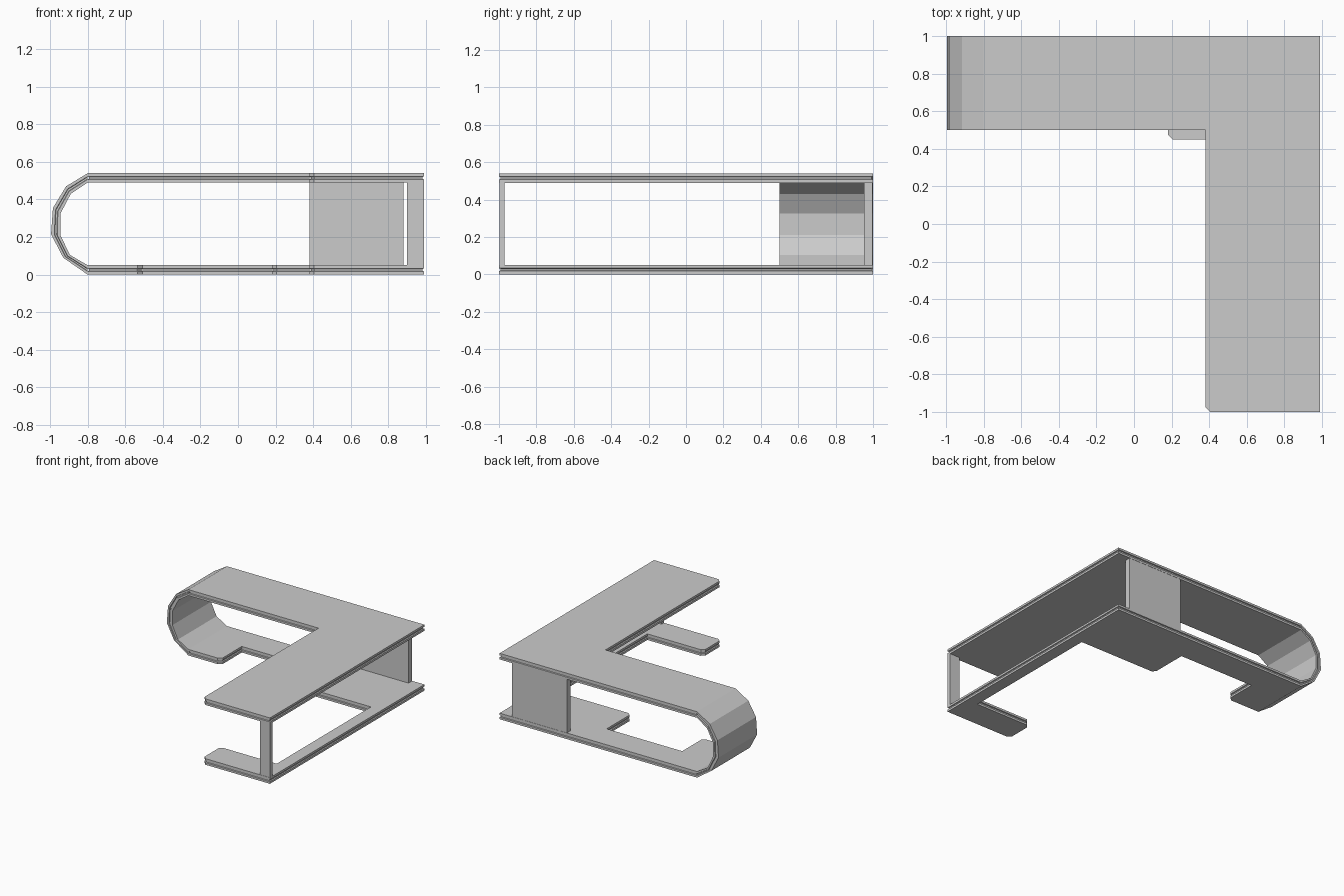
import bpy, bmesh
from mathutils import Vector

if "Cube" in bpy.data.objects:
    bpy.data.objects.remove(bpy.data.objects["Cube"])

T = 0.05      # board thickness
H = 0.54      # overall height
G = 0.008     # depth of the groove in the board edges
R = 0.99      # right-hand edge


def finish(bm, name):
    bmesh.ops.recalc_face_normals(bm, faces=bm.faces)
    me = bpy.data.meshes.new(name)
    bm.to_mesh(me)
    bm.free()
    ob = bpy.data.objects.new(name, me)
    bpy.context.collection.objects.link(ob)
    return ob


def skin(bm, rings):
    """Join equal rings of points with quads and cap both ends."""
    vs = [[bm.verts.new(p) for p in r] for r in rings]
    n = len(vs[0])
    for a, b in zip(vs, vs[1:]):
        for i in range(n):
            j = (i + 1) % n
            bm.faces.new((a[i], a[j], b[j], b[i]))
    bm.faces.new(vs[0][::-1])
    bm.faces.new(vs[-1])


def inset(pts, d):
    """Move a counter-clockwise outline inward by d."""
    out = []
    for i, p in enumerate(pts):
        p = Vector(p)
        e1 = (p - Vector(pts[i - 1])).normalized()
        e2 = (Vector(pts[(i + 1) % len(pts)]) - p).normalized()
        n1, n2 = Vector((-e1.y, e1.x)), Vector((-e2.y, e2.x))
        out.append(p + (n1 + n2) * d / (1 + n1.dot(n2)))
    return out


def board(name, outline, z):
    """Flat board with a groove running round the middle of its edge."""
    bm = bmesh.new()
    levels = [(0, 0), (0.017, 0), (0.02, G), (0.03, G), (0.033, 0), (T, 0)]
    skin(bm, [[(x, y, z + h) for x, y in inset(outline, d)] for h, d in levels])
    return finish(bm, name)


def box(name, x0, x1, y0, y1, z0, z1):
    bm = bmesh.new()
    skin(bm, [[(x0, y0, z), (x1, y0, z), (x1, y1, z), (x0, y1, z)] for z in (z0, z1)])
    return finish(bm, name)


# L-shaped desk top
board("desk_top", [(-0.8, 0.5), (0.38, 0.5), (0.38, -0.975), (0.405, -1),
                   (R, -1), (R, 1), (-0.8, 1)], H - T)

# floor frame: left foot, back strip, corner plate, right strip, front foot
board("floor_frame", [(-0.8, 0.5), (-0.535, 0.5), (-0.505, 0.525), (-0.505, 0.77),
                      (0.18, 0.77), (0.18, 0.475), (0.205, 0.45), (0.89, 0.45),
                      (0.89, -0.77), (0.405, -0.77), (0.38, -0.795), (0.38, -0.975),
                      (0.405, -1), (R, -1), (R, 1), (-0.8, 1)], 0)

# faceted curved end joining top and floor, swept from a grooved section
outer = [(-0.8, H), (-0.915, 0.47), (-0.985, 0.355), (-0.995, 0.215), (-0.93, 0.09), (-0.8, 0)]
inner = [(-0.8, H - T), (-0.89, 0.43), (-0.945, 0.325), (-0.945, 0.21), (-0.895, 0.105), (-0.8, T)]
half = [(0.5, 0), (0.5, 0.34), (0.5 + G, 0.4), (0.5 + G, 0.6), (0.5, 0.66), (0.5, 1)]
section = half + [(1.5 - y, t) for y, t in reversed(half)]
bm = bmesh.new()
rings = []
for o, i in zip(outer, inner):
    rings.append([(o[0] + (i[0] - o[0]) * t, y, o[1] + (i[1] - o[1]) * t) for y, t in section])
skin(bm, rings)
finish(bm, "curved_end")

# upright supports between the boards
box("back_panel", 0.38, 0.88, 0.952, 0.998, T, H - T)
box("front_post", 0.9, R, -0.998, -0.97, T, H - T)
